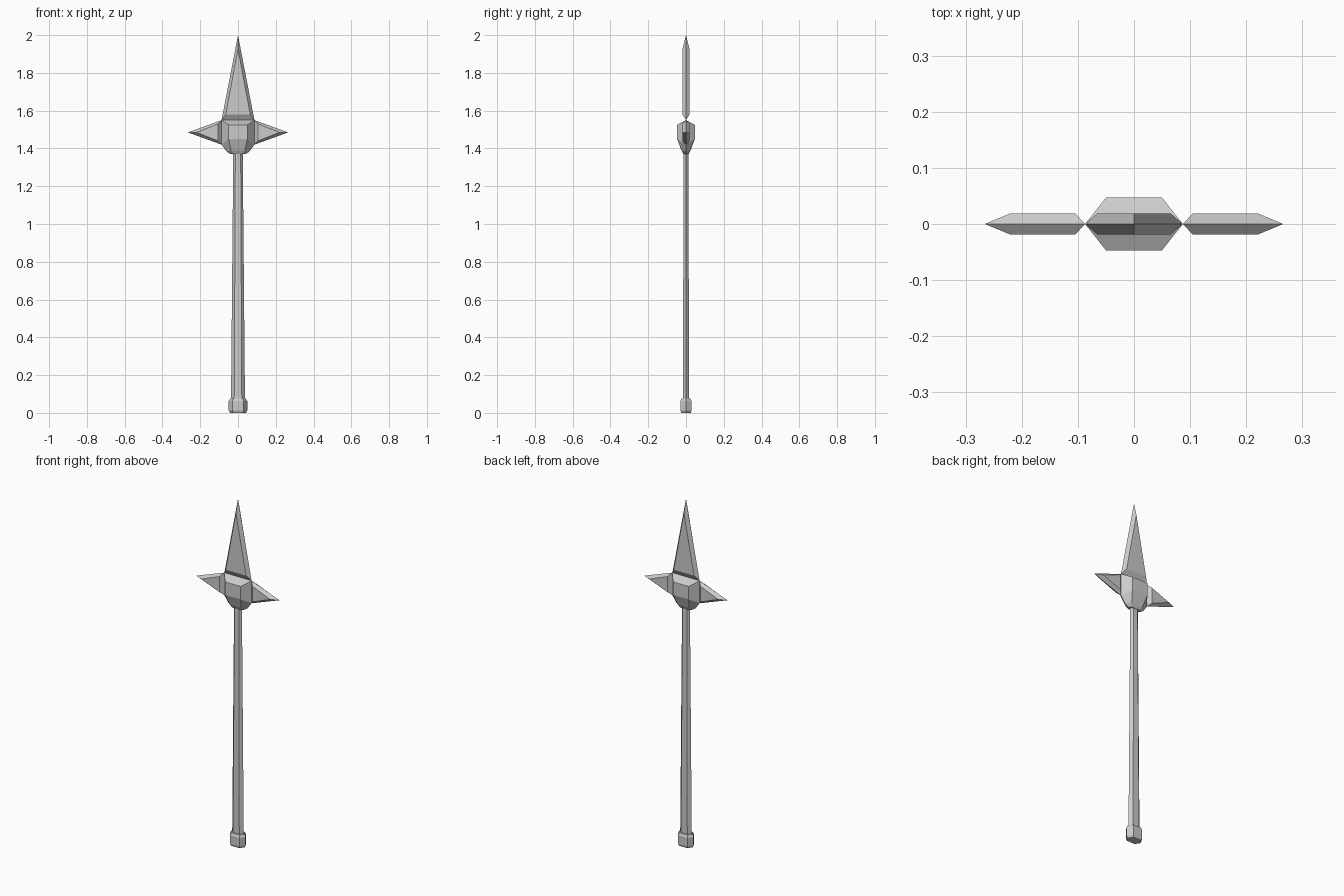
import bpy

if "Cube" in bpy.data.objects:
    bpy.data.objects.remove(bpy.data.objects["Cube"])

def make(name, verts, faces):
    mesh = bpy.data.meshes.new(name)
    mesh.from_pydata(verts, [], faces)
    mesh.update()
    obj = bpy.data.objects.new(name, mesh)
    bpy.context.collection.objects.link(obj)
    return obj

def hex_loft(name, rings, split_top=False):
    """Flattened hexagonal loft, bottom to top.
    Ring: edge half width, edge z, face half width, half depth, face z."""
    verts, faces = [], []
    for w, zw, f, d, zf in rings:
        verts += [(w, 0, zw), (f, d, zf), (-f, d, zf),
                  (-w, 0, zw), (-f, -d, zf), (f, -d, zf)]
    for r in range(len(rings) - 1):
        for i in range(6):
            a, b = r * 6 + i, r * 6 + (i + 1) % 6
            faces.append((a, b, b + 6, a + 6))
    faces.append((5, 4, 3, 2, 1, 0))
    t = len(verts) - 6
    if split_top:  # roof ridge along x
        faces += [(t, t + 1, t + 2, t + 3), (t + 3, t + 4, t + 5, t)]
    else:
        faces.append(tuple(range(t, t + 6)))
    return make(name, verts, faces)

def spike(name, outer, inner, d):
    """Triangular blade: sharp outline at y=0, raised inset face each side."""
    verts = [(x, 0, z) for x, z in outer]
    verts += [(x, -d, z) for x, z in inner] + [(x, d, z) for x, z in inner]
    faces = [(3, 4, 5), (8, 7, 6)]
    for i in range(3):
        j = (i + 1) % 3
        faces += [(i, j, 3 + j, 3 + i), (j, i, 6 + i, 6 + j)]
    return make(name, verts, faces)

# Pommel at the foot
hex_loft("pommel", [(.042, 0, .026, .025, 0), (.049, .012, .03, .03, .012),
                    (.049, .062, .03, .03, .062), (.042, .075, .025, .024, .075)])

# Tapered shaft
hex_loft("shaft", [(.037, .06, .02, .017, .06), (.025, 1.39, .014, .012, 1.39)])

# Head block with ridged top
hex_loft("head_block", [(.04, 1.37, .025, .014, 1.37), (.062, 1.385, .036, .024, 1.388),
                        (.087, 1.42, .05, .047, 1.45), (.087, 1.55, .05, .047, 1.525)],
         split_top=True)

# Main blade
spike("main_blade", [(-.087, 1.55), (.087, 1.55), (0, 2.0)],
      [(-.065, 1.58), (.065, 1.58), (0, 1.925)], .019)

# Side spikes, mirrored
outer = [(.087, 1.42), (.266, 1.485), (.087, 1.55)]
inner = [(.105, 1.44), (.22, 1.485), (.105, 1.53)]
spike("right_spike", outer, inner, .019)
flip = lambda pts: [(-x, z) for x, z in reversed(pts)]
spike("left_spike", flip(outer), flip(inner), .019)
